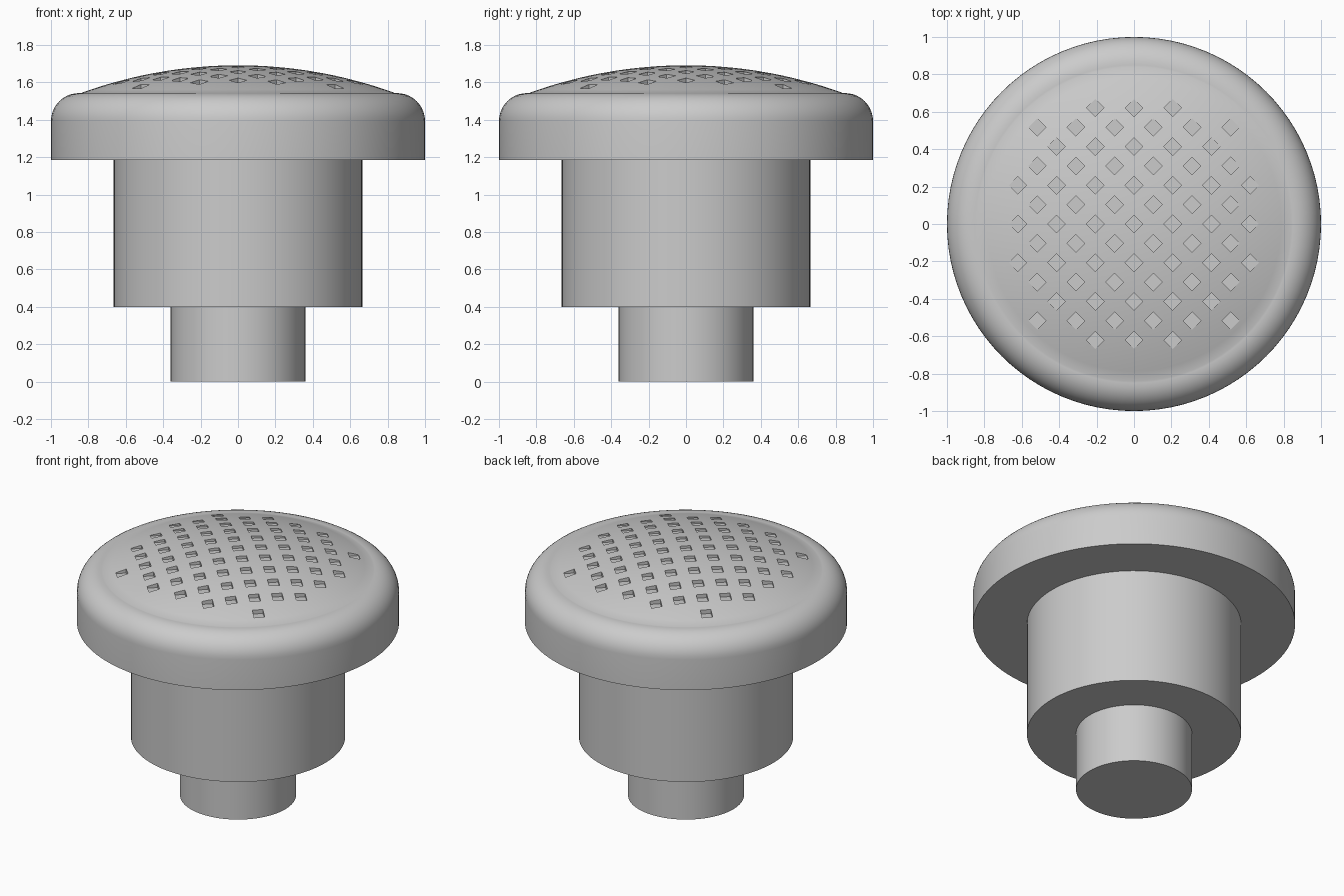
import bpy, bmesh, math
from mathutils import Matrix

if "Cube" in bpy.data.objects:
    bpy.data.objects.remove(bpy.data.objects["Cube"], do_unlink=True)

SEGMENTS = 96
DOME_R, DOME_EDGE, EDGE_Z = 2.45, 0.84, 1.543
PITCH, HALF_DIAGONAL, DEPTH = 0.1035, 0.047, 0.017

grey = bpy.data.materials.new("plain grey")
grey.use_nodes = True
grey.diffuse_color = (0.6, 0.6, 0.6, 1)
grey.node_tree.nodes["Principled BSDF"].inputs["Base Color"].default_value = (0.6, 0.6, 0.6, 1)


def add_object(name, bm):
    bmesh.ops.recalc_face_normals(bm, faces=bm.faces)
    mesh = bpy.data.meshes.new(name)
    bm.to_mesh(mesh)
    bm.free()
    mesh.materials.append(grey)
    obj = bpy.data.objects.new(name, mesh)
    bpy.context.collection.objects.link(obj)
    return obj


def lathe(name, profile):
    """Turn a radius/height profile around the vertical axis."""
    bm = bmesh.new()
    verts = [bm.verts.new((r, 0, z)) for r, z in profile]
    edges = [bm.edges.new(pair) for pair in zip(verts, verts[1:])]
    bmesh.ops.spin(bm, geom=verts + edges, cent=(0, 0, 0), axis=(0, 0, 1),
                   angle=math.tau, steps=SEGMENTS, use_merge=True)
    bmesh.ops.remove_doubles(bm, verts=bm.verts, dist=0.0001)
    return add_object(name, bm)


def select_only(obj):
    bpy.ops.object.select_all(action='DESELECT')
    obj.select_set(True)
    bpy.context.view_layer.objects.active = obj


def dome_z(r):
    drop = DOME_R - math.sqrt(DOME_R ** 2 - r * r)
    edge_drop = DOME_R - math.sqrt(DOME_R ** 2 - DOME_EDGE ** 2)
    return EDGE_Z + edge_drop - drop


# Stem and body
stem = lathe("stem", [(0, 0), (0.36, 0), (0.36, 0.4), (0, 0.4)])
body = lathe("body", [(0, 0.4), (0.665, 0.4), (0.665, 1.185), (0, 1.185)])

# Cap with rounded rim and shallow dome
rim = [(0.85 + 0.15 * math.cos(a), 1.393 + 0.15 * math.sin(a))
       for a in (math.radians(9 * i) for i in range(11))]
dome = [(DOME_EDGE * (1 - i / 16), dome_z(DOME_EDGE * (1 - i / 16))) for i in range(17)]
cap = lathe("cap", [(0, 1.185), (1, 1.185)] + rim + dome)

# Staggered diamond pockets with level floors
bm = bmesh.new()
for i in range(-6, 7):
    for j in range(-6, 7):
        if (i + j) % 2 or i * i + j * j > 50:
            continue
        x, y = i * PITCH, j * PITCH
        floor = dome_z(math.hypot(x, y)) - DEPTH
        bmesh.ops.create_cone(bm, cap_ends=True, segments=4, radius1=HALF_DIAGONAL,
                              radius2=HALF_DIAGONAL, depth=0.3,
                              matrix=Matrix.Translation((x, y, floor + 0.15)))
cutter = add_object("pocket_cutter", bm)
cutter.hide_render = True

select_only(cap)
cut = cap.modifiers.new("pockets", 'BOOLEAN')
cut.operation = 'DIFFERENCE'
cut.solver = 'EXACT'
cut.object = cutter
bpy.ops.object.modifier_apply(modifier=cut.name)
bpy.data.objects.remove(cutter, do_unlink=True)

for part in (stem, body, cap):
    select_only(part)
    bpy.ops.object.shade_smooth_by_angle(angle=math.radians(30))
